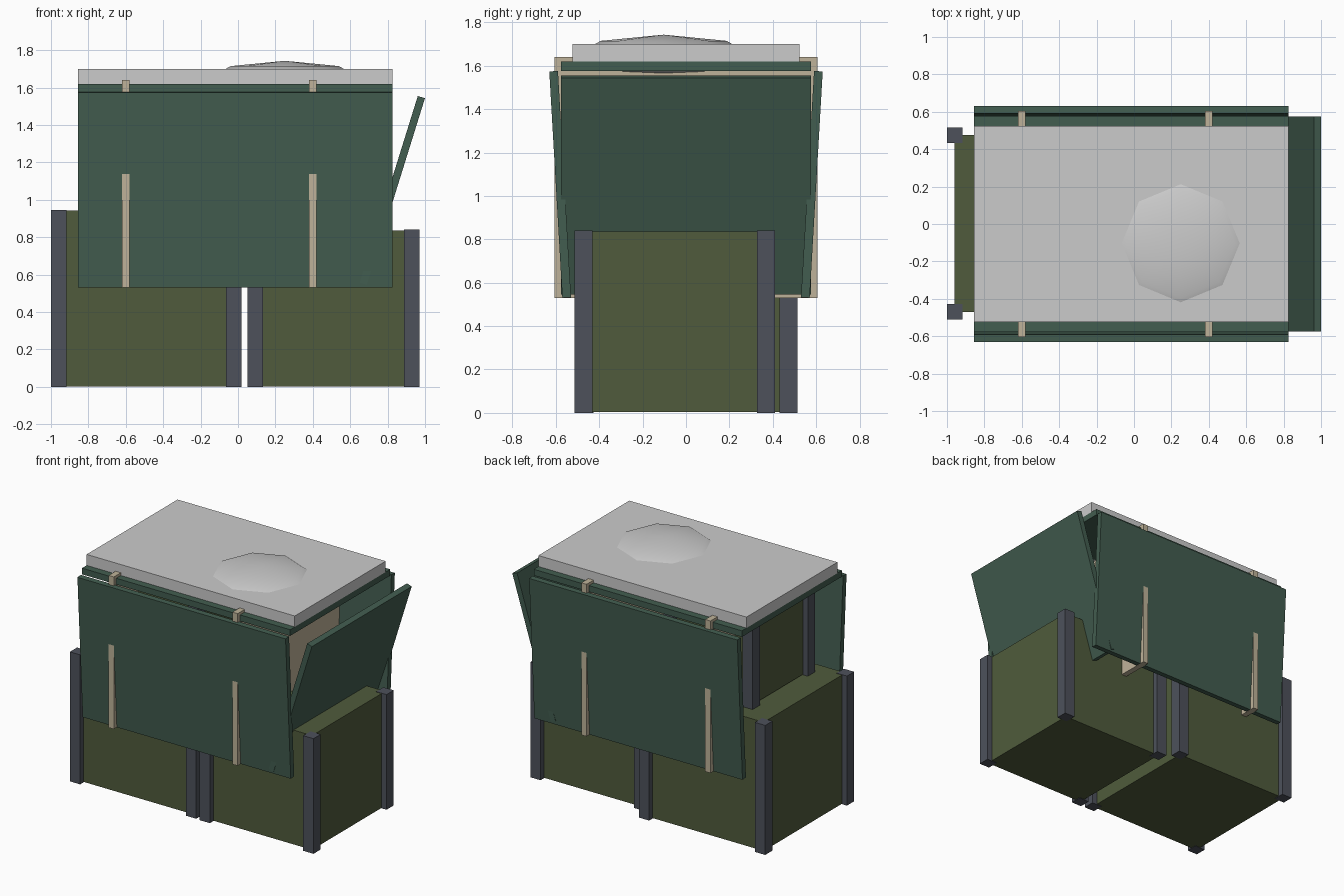
import bpy
from math import radians

if "Cube" in bpy.data.objects:
    bpy.data.objects.remove(bpy.data.objects["Cube"])


def material(name, rgb):
    m = bpy.data.materials.new(name)
    m.diffuse_color = (*rgb, 1)
    m.use_nodes = True
    m.node_tree.nodes["Principled BSDF"].inputs["Base Color"].default_value = m.diffuse_color
    return m


GREEN = material("green", (0.055, 0.11, 0.08))
OLIVE = material("olive", (0.08, 0.105, 0.045))
SLATE = material("slate", (0.075, 0.083, 0.105))
BEIGE = material("beige", (0.52, 0.45, 0.32))


def box(name, center, size, mat=None, rot=(0, 0, 0)):
    bpy.ops.mesh.primitive_cube_add(size=1, location=center, rotation=rot)
    ob = bpy.context.object
    ob.name = name
    ob.scale = size
    if mat:
        ob.data.materials.append(mat)
    return ob


def span(name, x, y, z, mat=None):
    pairs = (x, y, z)
    return box(name, [(a + b) / 2 for a, b in pairs], [b - a for a, b in pairs], mat)


def crate(name, x, y, z, post=0.083, inset=0.04):
    # olive body with a post at each corner
    span(name + "_body", (x[0] + inset, x[1] - inset), (y[0] + inset, y[1] - inset),
         (z[0] + 0.003, z[1] - 0.003), OLIVE)
    for px in (x[0], x[1] - post):
        for py in (y[0], y[1] - post):
            span(name + "_post", (px, px + post), (py, py + post), z, SLATE)


# crates: two on the ground, a smaller one on top
crate("left_crate", (-1.0, 0.02), (-0.51, 0.515), (0, 0.945))
crate("right_crate", (0.05, 0.97), (-0.515, 0.41), (0, 0.84))
crate("upper_crate", (-0.79, -0.07), (-0.36, 0.36), (0.945, 1.575))

# tarp panels: leaning front and back sides, open flap on the right, flat top
for name, s in (("front_panel", -1), ("back_panel", 1)):
    box(name, (-0.015, s * 0.58, 1.053), (1.68, 0.04, 1.045), GREEN,
        (radians(-3.3 * s), 0, 0))
box("right_flap", (0.825, 0, 1.05), (0.04, 1.15, 1.045), GREEN, (0, radians(17.3), 0))
span("top_panel", (-0.855, 0.825), (-0.577, 0.577), (1.575, 1.62), GREEN)

# beige bands running right through the stack
for x in (-0.6, 0.4):
    span("strap", (x - 0.021, x + 0.021), (-0.605, 0.605), (0.53, 1.64), BEIGE)

# grey lid and flattened low-poly dome
span("lid", (-0.855, 0.825), (-0.524, 0.524), (1.62, 1.70))
bpy.ops.mesh.primitive_uv_sphere_add(segments=8, ring_count=4, radius=1,
                                     location=(0.25, -0.103, 1.646))
dome = bpy.context.object
dome.name = "dome"
dome.scale = (0.41, 0.41, 0.097)
bpy.ops.object.shade_smooth()
